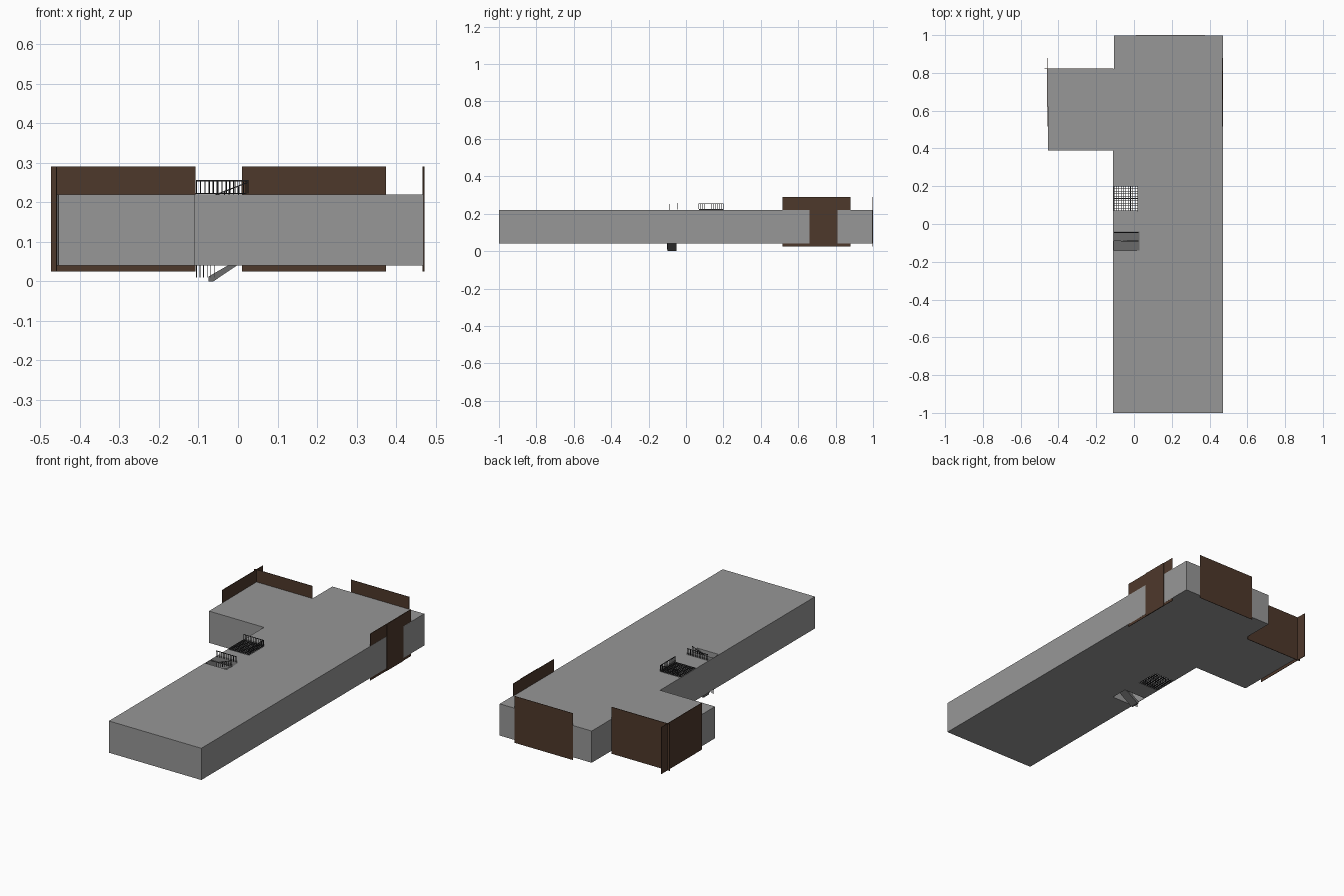
import bpy, bmesh, math

if "Cube" in bpy.data.objects:
    bpy.data.objects.remove(bpy.data.objects["Cube"])


def mat(name, r, g, b):
    m = bpy.data.materials.new(name)
    m.diffuse_color = (r, g, b, 1)
    m.use_nodes = True
    m.node_tree.nodes["Principled BSDF"].inputs["Base Color"].default_value = m.diffuse_color
    return m


GREY = mat("concrete grey", 0.31, 0.31, 0.31)
BROWN = mat("dark brown", 0.076, 0.04, 0.024)
DARK = mat("dark metal", 0.03, 0.03, 0.032)
STEEL = mat("landing grey", 0.15, 0.15, 0.15)


def finish(name, bm, material):
    bmesh.ops.recalc_face_normals(bm, faces=bm.faces)
    me = bpy.data.meshes.new(name)
    bm.to_mesh(me)
    bm.free()
    me.materials.append(material)
    ob = bpy.data.objects.new(name, me)
    bpy.context.collection.objects.link(ob)
    return ob


def add_box(bm, x0, x1, y0, y1, z0, z1):
    vs = bmesh.ops.create_cube(bm, size=1)["verts"]
    for v in vs:
        v.co = (x1 if v.co.x > 0 else x0,
                y1 if v.co.y > 0 else y0,
                z1 if v.co.z > 0 else z0)


def boxes(name, material, *dims):
    bm = bmesh.new()
    for d in dims:
        add_box(bm, *d)
    return finish(name, bm, material)


def prism(name, material, pts, axis, lo, hi):
    """Extrude an outline along y or z."""
    bm = bmesh.new()
    f = bm.faces.new([bm.verts.new((a, b, lo) if axis == "z" else (a, lo, b)) for a, b in pts])
    r = bmesh.ops.extrude_face_region(bm, geom=[f])
    d = (0, 0, hi - lo) if axis == "z" else (0, hi - lo, 0)
    bmesh.ops.translate(bm, vec=d, verts=[v for v in r["geom"] if isinstance(v, bmesh.types.BMVert)])
    return finish(name, bm, material)


# L-shaped storey with two stairwell openings
outline = [(-0.11, -1), (0.47, -1), (0.47, 0.998), (-0.107, 0.998),
           (-0.107, 0.82), (-0.458, 0.82), (-0.455, 0.39), (-0.11, 0.39)]
storey = prism("storey_block", GREY, outline, "z", 0.04, 0.22)
cutter = boxes("opening_cutter", GREY,
               (-0.107, 0.022, 0.068, 0.202, -0.1, 0.4),
               (-0.107, 0.03, -0.14, -0.04, -0.1, 0.4))
cutter.hide_render = True
cutter.hide_viewport = True
mod = storey.modifiers.new("openings", "BOOLEAN")
mod.object = cutter
mod.operation = "DIFFERENCE"
mod.solver = "EXACT"

# Brown facade panels, all the same size
Z0, Z1 = 0.025, 0.29
boxes("back_panel", BROWN, (0.01, 0.375, 0.998, 1.0, Z0, Z1))
boxes("wing_back_panel", BROWN, (-0.473, -0.108, 0.82, 0.823, Z0, Z1))
boxes("wing_end_panel", BROWN, (-0.461, -0.458, 0.515, 0.88, Z0, Z1))
boxes("right_panel", BROWN, (0.467, 0.4695, 0.515, 0.88, Z0, Z1),
      (0.4695, 0.472, 0.66, 0.81, Z0, Z1))

# Grated platforms at floor and roof level
W = 0.0015
for label, z in (("lower", 0.042), ("upper", 0.221)):
    bm = bmesh.new()
    for i in range(11):
        x = -0.106 + i * 0.0125
        y = 0.07 + i * 0.013
        add_box(bm, x - W, x + W, 0.069, 0.201, z, z + 0.003)
        add_box(bm, -0.107, 0.021, y - W, y + W, z, z + 0.003)
    finish(label + "_grate", bm, DARK)


def railing(name, start, end, height, n):
    """Posts with a top rail between two points; may slope along x."""
    bm = bmesh.new()
    (xa, ya, za), (xb, yb, zb) = start, end
    for i in range(n + 1):
        t = i / n
        x, y, z = xa + (xb - xa) * t, ya + (yb - ya) * t, za + (zb - za) * t
        add_box(bm, x - 0.001, x + 0.001, y - 0.001, y + 0.001, z, z + height)
    vs = []
    for (x, y, z) in (start, end):
        dx, dy = (0, 0.0015) if xa != xb else (0.0015, 0)
        vs.append([bm.verts.new((x + s * dx, y + s * dy, z + h))
                   for s, h in ((-1, height - 0.003), (1, height - 0.003), (1, height), (-1, height))])
    for i in range(4):
        j = (i + 1) % 4
        bm.faces.new((vs[0][i], vs[0][j], vs[1][j], vs[1][i]))
    bm.faces.new(vs[0])
    bm.faces.new(vs[1])
    finish(name, bm, DARK)


for label, z in (("lower", 0.045), ("upper", 0.224)):
    railing(label + "_side_rail", (0.02, 0.068, z), (0.02, 0.2, z), 0.031, 12)
    railing(label + "_end_rail", (-0.105, 0.2, z), (0.02, 0.2, z), 0.031, 12)
railing("landing_rail", (-0.105, -0.045, 0.222), (0.025, -0.045, 0.222), 0.034, 12)

# Sloping stair flights and landing in the front opening
boxes("stair_landing", STEEL, (-0.107, 0.03, -0.09, -0.04, 0.214, 0.22))
prism("lower_flight", STEEL,
      [(-0.075, 0.0), (-0.062, 0.0), (0.03, 0.062), (0.03, 0.072), (-0.075, 0.012)],
      "y", -0.1, -0.05)
prism("upper_flight", STEEL, [(-0.107, 0.14), (-0.107, 0.148), (0.03, 0.22), (0.03, 0.212)],
      "y", -0.139, -0.09)
railing("flight_rail", (-0.07, -0.09, 0.185), (0.025, -0.09, 0.222), 0.03, 8)
railing("foot_rail", (-0.105, -0.1, 0.01), (-0.06, -0.1, 0.01), 0.035, 5)
